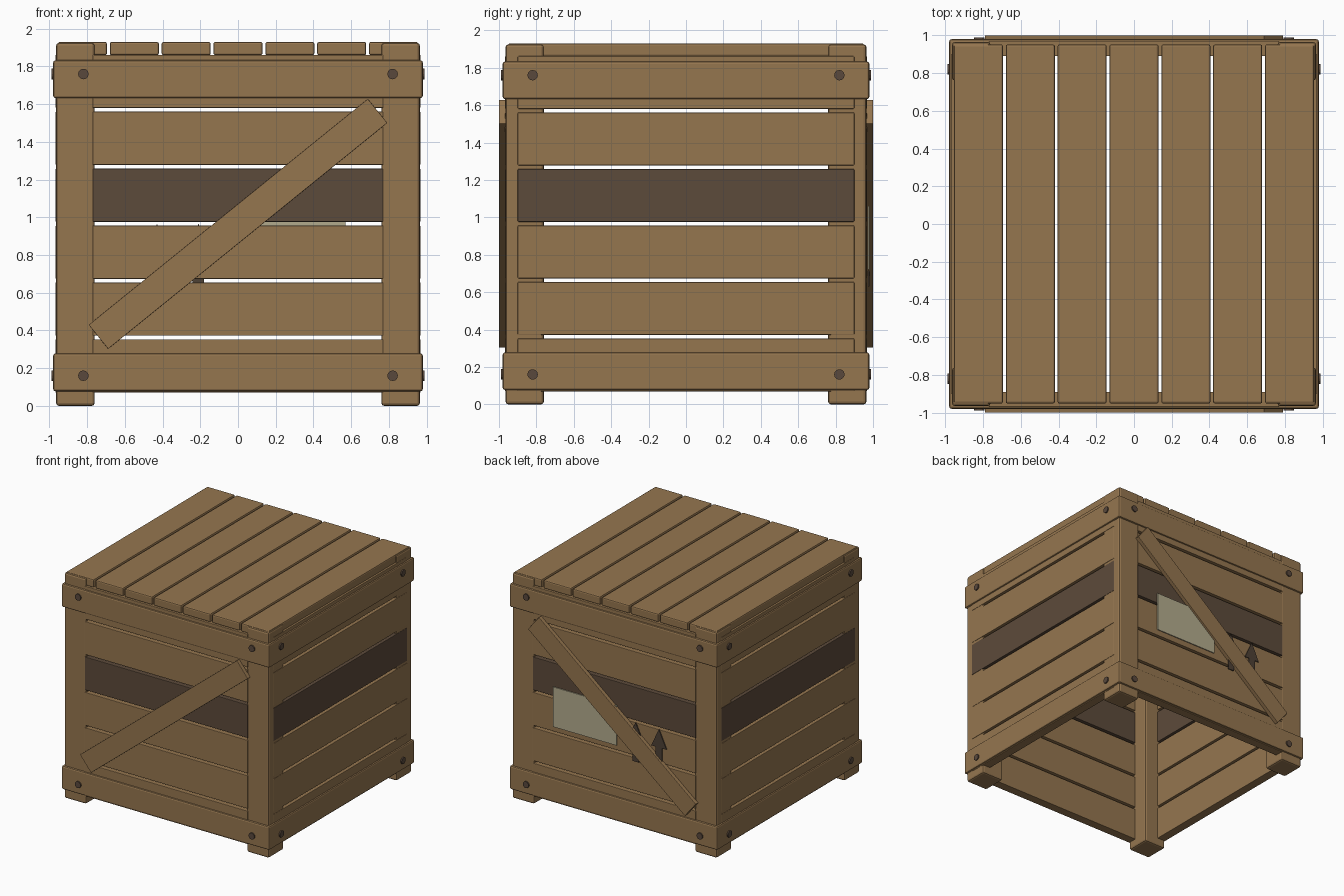
import bpy, bmesh, math
from mathutils import Matrix, Vector

if "Cube" in bpy.data.objects:
    bpy.data.objects.remove(bpy.data.objects["Cube"], do_unlink=True)


def material(name, rgb):
    m = bpy.data.materials.new(name)
    m.use_nodes = True
    m.diffuse_color = (*rgb, 1)
    m.node_tree.nodes["Principled BSDF"].inputs["Base Color"].default_value = (*rgb, 1)
    return m


WOOD = material("crate_wood", (0.30, 0.18, 0.078))
STRIPE = material("dark_stripe", (0.108, 0.069, 0.043))
METAL = material("bolt_brown", (0.1, 0.066, 0.046))
STENCIL = material("stencil_ink", (0.075, 0.052, 0.036))
PAPER = material("label_paper", (0.45, 0.41, 0.27))


def finish(bm, name, mat, bevel=0.0):
    bmesh.ops.recalc_face_normals(bm, faces=bm.faces)
    mesh = bpy.data.meshes.new(name)
    bm.to_mesh(mesh)
    bm.free()
    mesh.materials.append(mat)
    ob = bpy.data.objects.new(name, mesh)
    bpy.context.collection.objects.link(ob)
    if bevel:
        mod = ob.modifiers.new("Bevel", "BEVEL")
        mod.width, mod.segments, mod.limit_method = bevel, 2, "ANGLE"
    return ob


def box(name, centre, size, mat=WOOD, bevel=0.01, tilt=0.0):
    bm = bmesh.new()
    m = (Matrix.Translation(centre) @ Matrix.Rotation(tilt, 4, "Y")
         @ Matrix.Diagonal((*size, 1)))
    bmesh.ops.create_cube(bm, size=1, matrix=m)
    return finish(bm, name, mat, bevel)


def prism(name, outline, y, thickness, mat):
    """Flat plate from an x-z outline, thickened along +y."""
    bm = bmesh.new()
    face = bm.faces.new([bm.verts.new((x, y, z)) for x, z in outline])
    ext = bmesh.ops.extrude_face_region(bm, geom=[face])["geom"]
    bmesh.ops.translate(bm, vec=(0, thickness, 0),
                        verts=[v for v in ext if isinstance(v, bmesh.types.BMVert)])
    return finish(bm, name, mat)


def ring(name, z0, z1, outer, inner):
    """Square frame around the crate."""
    bm = bmesh.new()
    loops = [[bm.verts.new((sx * r, sy * r, z))
              for sx, sy in ((1, 1), (-1, 1), (-1, -1), (1, -1))]
             for r, z in ((outer, z0), (outer, z1), (inner, z1), (inner, z0))]
    for i in range(4):
        a, b = loops[i], loops[(i + 1) % 4]
        for k in range(4):
            n = (k + 1) % 4
            bm.faces.new((a[k], a[n], b[n], b[k]))
    return finish(bm, name, WOOD, 0.012)


def bolt(name, pos, normal):
    bm = bmesh.new()
    turn = Vector(normal).to_track_quat("Z", "Y").to_matrix().to_4x4()
    bmesh.ops.create_cone(bm, cap_ends=True, segments=12, radius1=0.028, radius2=0.028,
                          depth=0.04, matrix=Matrix.Translation(pos) @ turn)
    return finish(bm, name, METAL)


# Corner posts, which also form the feet
for sx in (-1, 1):
    for sy in (-1, 1):
        box("corner_post", (sx * 0.8625, sy * 0.8625, 0.9625),
            (0.205, 0.205, 1.925), bevel=0.015)

# Horizontal wall slats, with one dark row
for row in range(6):
    z = 0.211 + 0.302 * row
    mat = STRIPE if row == 3 else WOOD
    for s in (-1, 1):
        box("end_wall_slat", (0, s * 0.929, z), (1.54, 0.078, 0.282), mat, 0.004)
        box("side_wall_slat", (s * 0.929, 0, z), (0.078, 1.8, 0.282), mat, 0.004)

# Lid slats
for i in range(-3, 4):
    box("lid_slat", (i * 0.275, 0, 1.895), (0.26, 1.905, 0.07), bevel=0.01)

# Frame bands with bolts near each corner
for name, z0, z1, zb in (("lower_band", 0.077, 0.278, 0.16),
                         ("upper_band", 1.632, 1.833, 1.76)):
    ring(name, z0, z1, 0.98, 0.89)
    for s in (-1, 1):
        for t in (-0.82, 0.82):
            bolt("end_bolt", (t, s * 0.97, zb), (0, s, 0))
            bolt("side_bolt", (s * 0.97, t, zb), (s, 0, 0))

# Diagonal braces on the front and back
for s, name in ((-1, "front_brace"), (1, "back_brace")):
    box(name, (0, s * 0.981, 0.965), (1.905, 0.038, 0.164),
        bevel=0.003, tilt=-math.radians(39))

# Paper label and stencilled arrows on the back
box("back_label", (0.27, 0.977, 0.89), (0.6, 0.008, 0.34), PAPER, 0)
half = [(0, 0.965), (0.072, 0.81), (0.03, 0.81), (0.03, 0.63)]
arrow = half + [(-x, z) for x, z in half[:0:-1]]
for cx in (-0.21, -0.43):
    prism("up_arrow", [(cx + x, z) for x, z in arrow], 0.973, 0.008, STENCIL)
